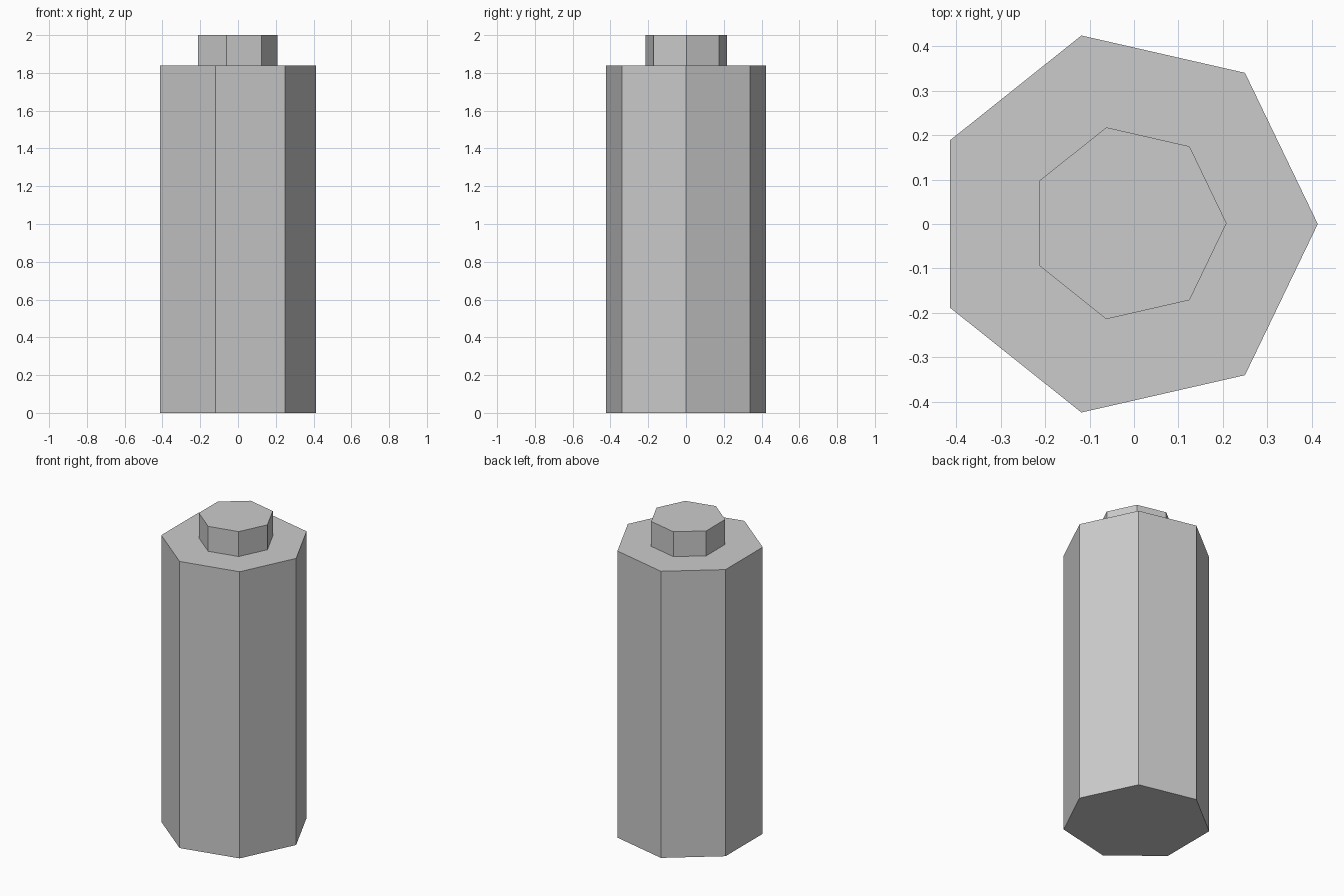
import bpy

if "Cube" in bpy.data.objects:
    bpy.data.objects.remove(bpy.data.objects["Cube"])

SIDES = 7


def prism(name, radius, x, y, z_bottom, z_top):
    """Upright heptagonal prism with one corner pointing along +x."""
    bpy.ops.mesh.primitive_cylinder_add(
        vertices=SIDES, radius=radius, depth=z_top - z_bottom,
        location=(x, y, (z_bottom + z_top) / 2))
    obj = bpy.context.object
    obj.name = name
    # Turn the primitive's first corner from +y to +x
    obj.rotation_euler.z = -1.5707963
    return obj


# Main body
prism("body", 0.4345, -0.0215, 0, 0, 1.84)

# Small raised cap on top
prism("top_cap", 0.221, -0.013, 0.0017, 1.84, 2.0)
